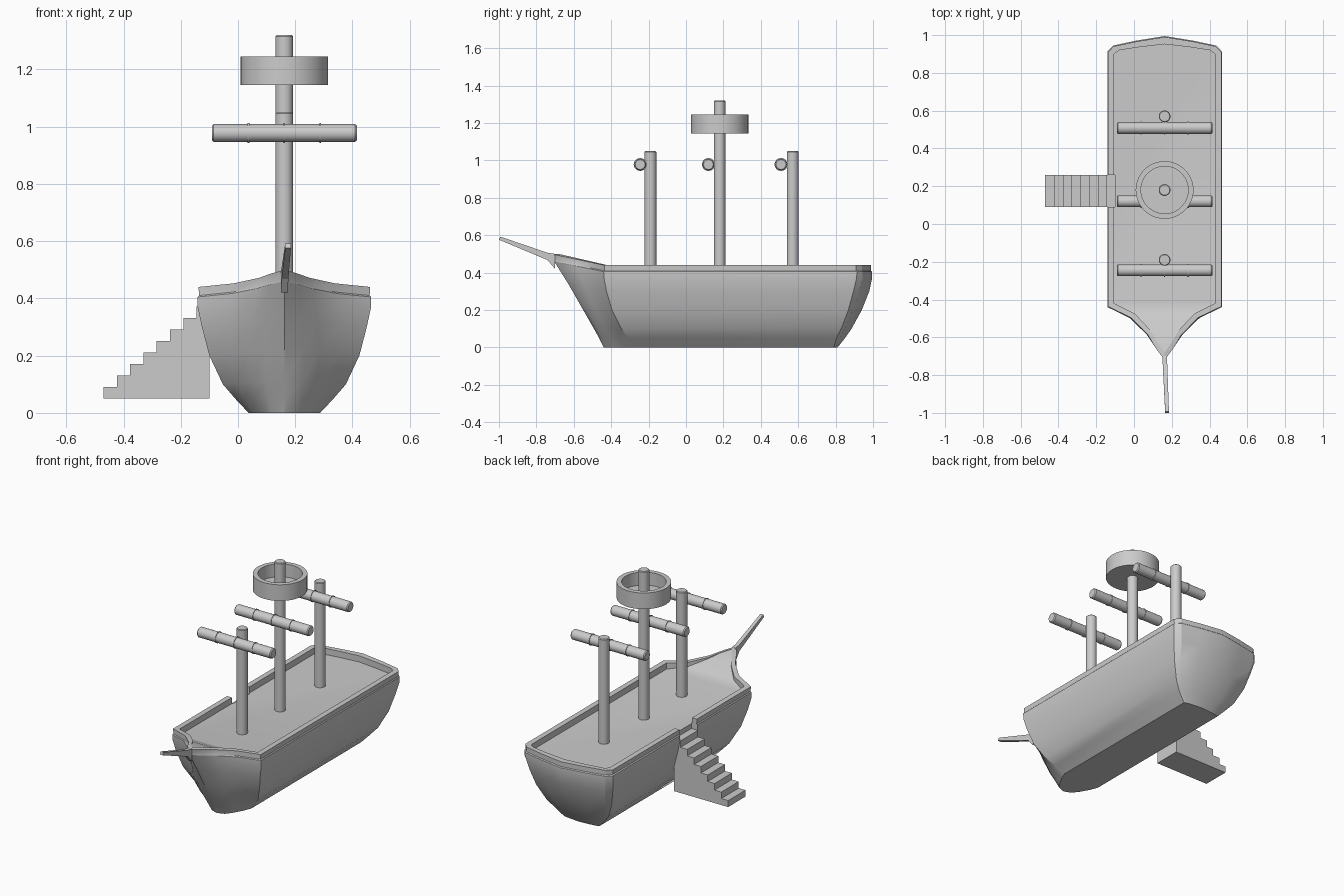
import bpy, bmesh
from math import pi

if "Cube" in bpy.data.objects:
    bpy.data.objects.remove(bpy.data.objects["Cube"])

CX = 0.162  # ship centreline


def make(name, verts, faces, smooth=True):
    me = bpy.data.meshes.new(name)
    me.from_pydata(verts, [], faces)
    bm = bmesh.new()
    bm.from_mesh(me)
    bmesh.ops.recalc_face_normals(bm, faces=bm.faces)
    bm.to_mesh(me)
    bm.free()
    ob = bpy.data.objects.new(name, me)
    bpy.context.collection.objects.link(ob)
    if smooth:
        shade(ob)
    return ob


def shade(ob):
    bpy.ops.object.select_all(action='DESELECT')
    bpy.context.view_layer.objects.active = ob
    ob.select_set(True)
    bpy.ops.object.shade_smooth_by_angle(angle=pi / 6)


def lathe(name, profile, loc, along_x=False, n=32, closed=False):
    """Spin an (r, h) profile; r = 0 at the ends closes it."""
    bm = bmesh.new()
    vs = [bm.verts.new((r, 0, h)) for r, h in profile]
    es = [bm.edges.new(p) for p in zip(vs, vs[1:])]
    bmesh.ops.spin(bm, geom=vs + es, cent=(0, 0, 0), axis=(0, 0, 1),
                   angle=2 * pi, steps=n, use_duplicate=False)
    bmesh.ops.remove_doubles(bm, verts=bm.verts, dist=1e-5)
    bmesh.ops.recalc_face_normals(bm, faces=bm.faces)
    me = bpy.data.meshes.new(name)
    bm.to_mesh(me)
    bm.free()
    ob = bpy.data.objects.new(name, me)
    bpy.context.collection.objects.link(ob)
    ob.location = loc
    if along_x:
        ob.rotation_euler = (0, pi / 2, 0)
    shade(ob)
    return ob


# Hull: rings lofted from keel to rail, then down inside to the deck
BOW_TOP = [(.21, .59), (.53, .295), (.79, .15), (1, 0)]
BOW_LOW = [(.30, .85), (.65, .60), (.90, .35), (1, 0)]


def half_ring(z, w, stem, shoulder, corner, stern, drop=0):
    k = z / .44
    pts = []
    for (ft, xt), (fl, xl) in reversed(list(zip(BOW_TOP, BOW_LOW))):
        f, x = fl + (ft - fl) * k, xl + (xt - xl) * k
        pts.append((x * w, shoulder + (stem - shoulder) * f,
                    z + .06 * f * k - drop * max(.05, 1 - 1.5 * f)))
    for x, t in [(0, -1), (1, 0), (.9, .38), (.5, .70), (0, 1)]:
        if t < 0:
            pts.append((w, shoulder, z - drop))
        else:
            pts.append((x * w, corner + (stern - corner) * t, z - drop))
    return pts


levels = [
    (0, .125, -.44, -.28, .79, .81),
    (.05, .172, -.468, -.31, .805, .85),
    (.10, .215, -.50, -.345, .83, .885),
    (.20, .262, -.565, -.395, .868, .94),
    (.30, .288, -.63, -.425, .895, .98),
    (.37, .303, -.68, -.438, .912, .995),
    (.405, .303, -.705, -.44, .914, .995),
    (.41, .298, -.705, -.437, .91, .99),
    (.44, .300, -.72, -.437, .91, .99),
    (.44, .267, -.68, -.42, .90, .952),
    (.44, .267, -.68, -.42, .90, .952, .038),
]
verts, faces = [], []
for lv in levels:
    h = half_ring(*lv)
    full = h + [(-x, y, z) for x, y, z in h[-2:0:-1]]
    verts += [(x + CX, y, z) for x, y, z in full]
H, N = len(h), len(full)
for r in range(len(levels) - 1):
    for i in range(N):
        j = (i + 1) % N
        faces.append((r * N + i, r * N + j, (r + 1) * N + j, (r + 1) * N + i))
for base in (0, (len(levels) - 1) * N):  # bottom and deck
    for i in range(H - 1):
        q = [i, i + 1, (N - i - 1) % N, (N - i) % N]
        faces.append([base + v for v in dict.fromkeys(q)])
hull = make("hull", verts, faces, smooth=False)

# Boarding gap in the rail
bpy.ops.mesh.primitive_cube_add(size=1, location=(-.155, .175, .434))
cutter = bpy.context.object
cutter.name = "gap_cutter"
cutter.scale = (.11, .17, .13)
cutter.hide_render = True
mod = hull.modifiers.new("gap", 'BOOLEAN')
mod.object = cutter
mod.operation = 'DIFFERENCE'
bpy.context.view_layer.objects.active = hull
bpy.ops.object.modifier_apply(modifier="gap")
bpy.data.objects.remove(cutter)
shade(hull)

# Stairs: stepped profile extruded along y
prof = [(-.10, .05), (-.47, .05)]
for i in range(8):
    x, z = -.47 + i * .0465, .09 + i * .0403
    prof += [(x, z), (min(x + .0465, -.10), z)]
n = len(prof)
make("stairs", [(x, y, z) for y in (.09, .26) for x, z in prof],
     [list(range(n)), list(range(n, 2 * n))] +
     [(i, (i + 1) % n, n + (i + 1) % n, n + i) for i in range(n)], smooth=False)

# Bowsprit: tapered spar rooted in the stem
make("bowsprit",
     [(CX + x, y, z) for x, y, z in
      [(-.012, -.70, .42), (.012, -.70, .42), (.012, -.70, .50), (-.012, -.70, .50),
       (-.010, -.74, .467), (.014, -.74, .467), (.014, -.74, .506), (-.010, -.74, .506),
       (.003, -1, .576), (.023, -1, .576), (.023, -.992, .592), (.003, -.992, .592)]],
     [(0, 1, 2, 3), (8, 9, 10, 11)] +
     [(b + i, b + (i + 1) % 4, b + 4 + (i + 1) % 4, b + 4 + i)
      for b in (0, 4) for i in range(4)], smooth=False)

# Masts, each with a banded yard in front
for name, y, top, yard_y in [("fore", -.19, 1.05, -.245),
                             ("main", .18, 1.32, .12),
                             ("rear", .57, 1.05, .508)]:
    lathe(name + "_mast", [(0, .39), (.031, .39), (.031, top - .004),
                           (.027, top), (0, top)], (CX, y, 0))
    p = [(0, -.253), (.026, -.253), (.031, -.247)]
    for b in (-.125, 0, .125):
        p += [(.031, b - .003), (.0345, b - .003), (.0345, b + .003), (.031, b + .003)]
    p += [(.031, .247), (.026, .253), (0, .253)]
    lathe(name + "_yard", p, (CX, yard_y, .978), along_x=True)

# Crow's nest
lathe("lookout_basket", [(0, 1.145), (.153, 1.145), (.153, 1.245), (.125, 1.245),
                         (.125, 1.165), (0, 1.165)], (CX, .18, 0), n=48)
